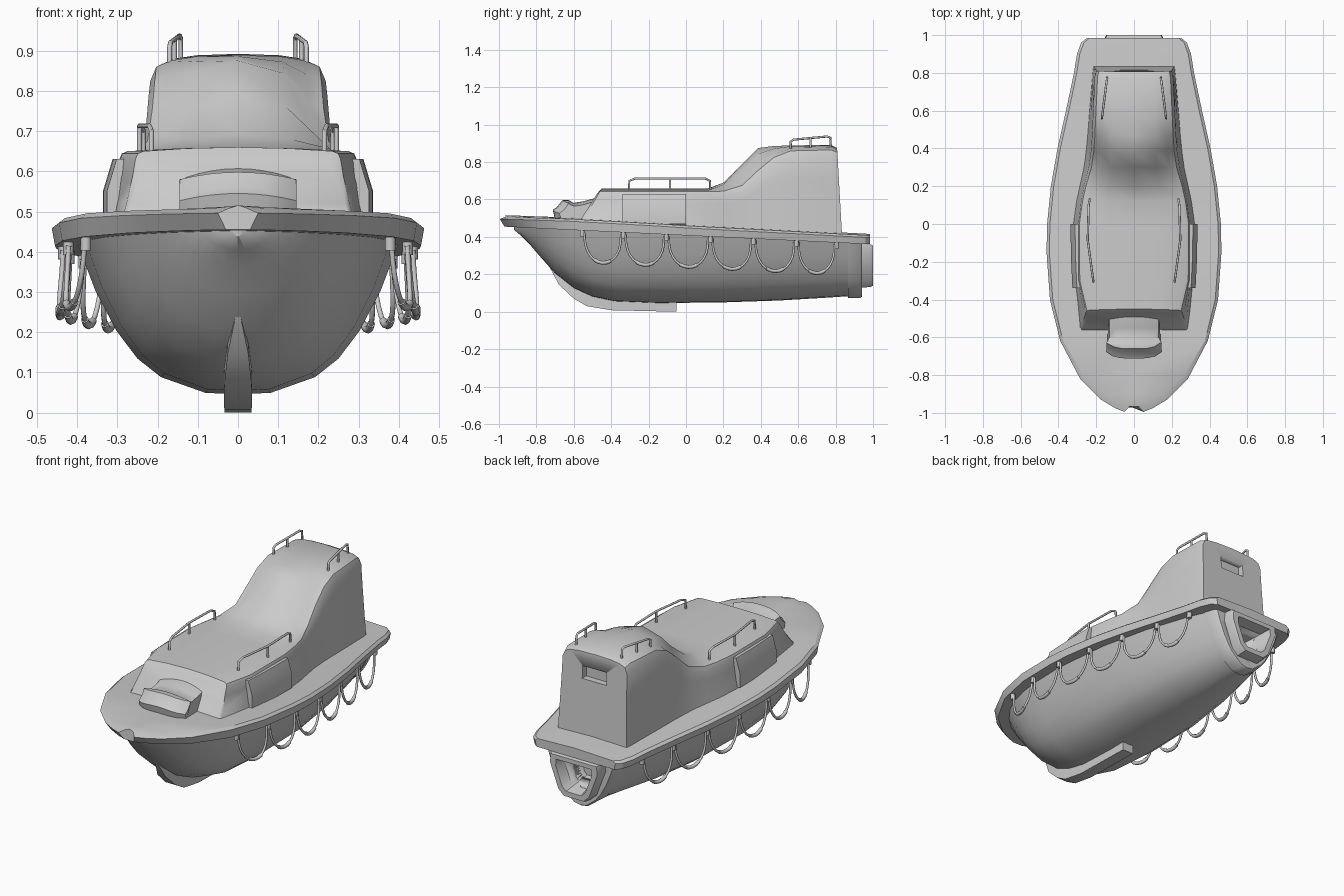
import bpy, bmesh, math
from mathutils import Vector

if "Cube" in bpy.data.objects:
    bpy.data.objects.remove(bpy.data.objects["Cube"])


def lerp(a, b, t):
    return a + (b - a) * t


def interp(table, y, c=1):
    for a, b in zip(table, table[1:]):
        if y <= b[0]:
            return lerp(a[c], b[c], max(0, (y - a[0]) / (b[0] - a[0])))
    return table[-1][c]


def finish(ob, angle=35):
    bpy.ops.object.select_all(action='DESELECT')
    bpy.context.view_layer.objects.active = ob
    ob.select_set(True)
    bpy.ops.object.shade_smooth_by_angle(angle=math.radians(angle))


def loft(name, rings, angle=35):
    """Closed solid through a list of closed rings."""
    bm = bmesh.new()
    vs = [[bm.verts.new(p) for p in r] for r in rings]
    n = len(vs[0])
    for a, b in zip(vs, vs[1:]):
        for i in range(n):
            bm.faces.new((a[i], a[(i + 1) % n], b[(i + 1) % n], b[i]))
    bm.faces.new(vs[0])
    bm.faces.new(vs[-1])
    bmesh.ops.recalc_face_normals(bm, faces=bm.faces)
    me = bpy.data.meshes.new(name)
    bm.to_mesh(me)
    bm.free()
    ob = bpy.data.objects.new(name, me)
    bpy.context.collection.objects.link(ob)
    finish(ob, angle)
    return ob


def mirror_ring(half):
    """Half section of (x, y, z), starting or ending on x = 0, to a full ring."""
    return half + [(-x, y, z) for x, y, z in reversed(half) if x > 1e-6]


def tubes(name, paths, r, res=2):
    cu = bpy.data.curves.new(name, 'CURVE')
    cu.dimensions = '3D'
    cu.bevel_depth, cu.bevel_resolution, cu.use_fill_caps = r, res, True
    for path in paths:
        sp = cu.splines.new('POLY')
        sp.points.add(len(path) - 1)
        for p, co in zip(sp.points, path):
            p.co = (*co, 1)
    ob = bpy.data.objects.new(name, cu)
    bpy.context.collection.objects.link(ob)
    bpy.ops.object.select_all(action='DESELECT')
    bpy.context.view_layer.objects.active = ob
    ob.select_set(True)
    bpy.ops.object.convert(target='MESH')
    finish(bpy.context.object, 50)


def cut(cutter, *targets):
    cutter.hide_render = True
    for ob in targets:
        m = ob.modifiers.new("cut", 'BOOLEAN')
        m.operation, m.solver, m.object = 'DIFFERENCE', 'EXACT', cutter
        bpy.context.view_layer.objects.active = ob
        # keep the cut ahead of the smoothing step
        ob.modifiers.move(len(ob.modifiers) - 1, 0)
        bpy.ops.object.modifier_apply(modifier=m.name)
    bpy.data.objects.remove(cutter)


# Shared lines: rail half-width, rail top and rail bottom along y
rail = [(-.995, .05), (-.975, .1), (-.93, .175), (-.82, .285), (-.62, .39), (-.4, .445),
        (-.15, .463), (0, .46), (.2, .44), (.4, .405), (.6, .36), (.8, .318), (.9, .302),
        (.96, .28), (.985, .25)]
top = [(-1, .508), (-.6, .495), (-.15, .47), (0, .46), (1, .407)]
bottom = [(-1, .455), (-.5, .432), (-.15, .415), (1, .36)]

# Deck slab with rub rail
rings = []
for y, w in rail:
    k = .03 * max(0, min(1, (-.7 - y) / .25))
    zt, zb = interp(top, y), interp(bottom, y)
    rings.append(mirror_ring([(0, y + k, zt + .008), (w - .015 - k * .4, y + k, zt),
                              (w, y, zt - .012), (w - .008 - k * .4, y + k * .8, zb),
                              (0, y + k * .8, zb)]))
loft("deck_and_rub_rail", rings, 30)

# Hull: round bilge section blended toward a V
round_s = [(0, 0), (.2, .008), (.475, .11), (.62, .23), (.75, .41), (.88, .67), (1, 1)]
vee_s = [(0, 0), (.16, .035), (.42, .22), (.58, .38), (.73, .56), (.88, .78), (1, 1)]


def hull_ring(y, w, zk, v, zt):
    half = [(w * lerp(a[0], b[0], v), y, lerp(zk, zt, lerp(a[1], b[1], v)))
            for a, b in zip(round_s, vee_s)]
    return mirror_ring(half)


stations = [(-.92, .02, .438, .5), (-.88, .1, .405, .5), (-.84, .165, .365, .45),
            (-.78, .225, .295, .4), (-.7, .285, .205, .3), (-.6, .335, .125, .2),
            (-.5, .363, .08, .1), (-.38, .385, .055, 0), (-.15, .403, .046, 0),
            (.2, .388, .05, 0), (.5, .34, .06, .15), (.75, .275, .075, .35), (.9, .225, .085, .5)]
hull = loft("hull", [hull_ring(*s, interp(bottom, s[0]) + .015) for s in stations], 50)

# Stern frame and water jet housing
frame = loft("stern_frame", [hull_ring(y, w, zk, .55, .385) for y, w, zk in
                             [(.865, .242, .073), (.93, .225, .073), (.94, .215, .08)]])


def jet_ring(y, s):
    half = [(.15, .36), (.155, .31), (.1, .165), (.065, .132)]
    return [(x * s, y, .255 + (z - .255) * s) for x, z in half] + \
           [(-x * s, y, .255 + (z - .255) * s) for x, z in reversed(half)]


jet = loft("jet_housing", [jet_ring(.89, 1.05), jet_ring(.985, 1), jet_ring(1, .95)])
cut(loft("jet_cutter", [jet_ring(.84, .42), jet_ring(1.02, .76)]), hull, frame, jet)

# Keel skeg
side = [(-.73, .24, .006), (-.68, .145, .026), (-.6, .07, .034), (-.53, .03, .035),
        (-.4, .008, .034), (-.05, 0, .034)]
loft("keel", [[(w, y, z), (w, y + .05 * (y < -.5), max(z + .05, .09)),
               (-w, y + .05 * (y < -.5), max(z + .05, .09)), (-w, y, z)]
              for y, z, w in side])

# Cabin and wheelhouse: base y, top y, base width, top width, shoulder z, top z, corner radius
cab = [(-.575, -.475, .285, .24, .625, .632, .02), (-.56, -.45, .29, .255, .65, .66, .02),
       (-.3, -.3, .315, .293, .65, .66, .02), (0, 0, .325, .295, .65, .66, .02),
       (.12, .12, .308, .28, .65, .66, .025), (.2, .2, .29, .265, .655, .69, .035),
       (.3, .3, .268, .24, .69, .79, .05), (.385, .385, .256, .228, .77, .875, .05),
       (.47, .47, .247, .222, .84, .886, .05), (.56, .56, .24, .218, .875, .889, .05),
       (.795, .775, .22, .208, .88, .892, .05), (.835, .808, .215, .2, .865, .875, .045)]
rings = []
for yb, yt, wb, wt, zs, zt, r in cab:
    zb = interp(top, yb) - .02
    half = [(wb, zb), (lerp(wt, wb, .6), lerp(zb, zs, .3)), (lerp(wt, wb, .2), lerp(zb, zs, .65)),
            (wt, zs - r), (wt - .3 * r, zs - .3 * r), (wt - r, zs),
            (wt * .5, lerp(zs, zt, .7)), (0, zt)]
    rings.append(mirror_ring([(x, lerp(yb, yt, (z - zb) / (zt - zb)), z) for x, z in half]))
cabin = loft("cabin", rings, 40)


def box_ring(y, w, z0, z1):
    return [(-w, y, z0), (w, y, z0), (w, y, z1), (-w, y, z1)]


# Recessed rear window
cut(loft("window_cutter", [box_ring(.78, .075, .725, .795), box_ring(.9, .075, .725, .795)]), cabin)

# Raised side panels
for s, label in ((-1, "left"), (1, "right")):
    loft(label + "_side_panel", [[(s * (x0 - .04), y, .46), (s * (x0 + .008), y, .47),
                                  (s * (x0 + .008), y, .55), (s * (x0 - .016), y, .63),
                                  (s * (x0 - .06), y, .63)]
                                 for y, x0 in ((-.34, .318), (-.17, .326), (0, .328))], 25)

# Fore hatch with a rolled front lip
prof = [(-.46, .48), (-.7, .49), (-.712, .545), (-.69, .56), (-.66, .598), (-.63, .598),
        (-.6, .582), (-.55, .59), (-.49, .607), (-.46, .607)]
rings = []
for i in range(-4, 5):
    t = i / 4
    rings.append([((.145 if y < -.62 else .13) * t,
                   y + (.035 * t ** 4 if y < -.65 else 0),
                   z - (.018 * t * t if z > .53 else 0)) for y, z in prof])
loft("fore_hatch", rings, 40)

# Hand rails on the cabin roof and the wheelhouse
paths = []
for s in (-1, 1):
    lo = [(-.3, .215), (-.27, .22), (-.085, .245), (.1, .24), (.13, .235)]
    paths.append([(s * .215, -.305, .64), (s * .215, -.303, .7)] +
                 [(s * x, y, .713) for y, x in lo[1:4]] +
                 [(s * .235, .128, .7), (s * .235, .13, .64)])
    paths.append([(s * .245, -.085, .64), (s * .245, -.085, .713)])
    paths.append([(s * .17, .56, .86), (s * .17, .56, .91), (s * .168, .575, .92),
                  (s * .145, .755, .937), (s * .142, .772, .93), (s * .142, .775, .87)])
    paths.append([(s * .158, .665, .86), (s * .158, .665, .928)])
tubes("hand_rails", paths, .006)

# Grab ropes looped under the rail, with their fittings
knots = [-.555, -.335, -.105, .13, .36, .59, .805]
ropes, fittings, sleeves = [], [], []
for s in (-1, 1):
    for y in knots:
        x, z = s * (interp(rail, y) - .028), interp(bottom, y)
        fittings.append([(x, y, z + .01), (x, y, z - .032)])
    for a, b in zip(knots, knots[1:]):
        path = []
        for i in range(15):
            u = math.pi * i / 14
            y = lerp(a + .012, b - .012, .5 - .5 * math.cos(u))
            bulge = math.sin(u)
            x = interp(rail, y) - .028 + .012 * bulge
            path.append((s * x, y, interp(bottom, y) - .01 - .158 * bulge ** .8))
        ropes.append(path)
        sleeves.append(path[5:10])
tubes("grab_ropes", ropes, .0065)
tubes("rope_fittings", fittings, .013)
tubes("rope_sleeves", sleeves, .01)
